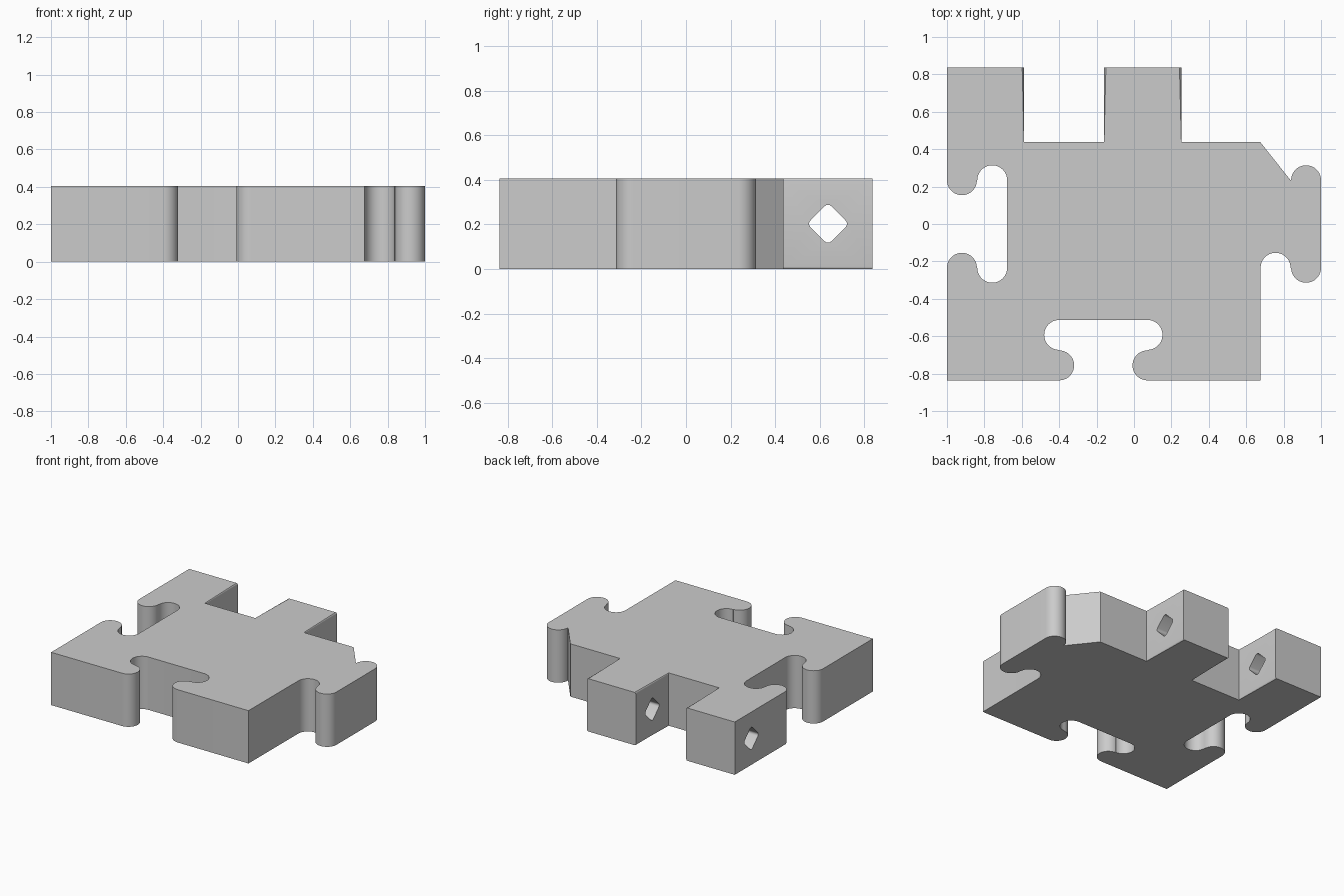
import bpy, bmesh
from math import sin, cos, radians, pi
from mathutils import Matrix

if "Cube" in bpy.data.objects:
    bpy.data.objects.remove(bpy.data.objects["Cube"], do_unlink=True)

THICK = 0.405
R = 0.08          # radius of every rounded lug and notch
HALF = 0.837      # half depth of the tile
SIDE = 0.675      # right wall of the body

grey = bpy.data.materials.new("plain grey")
grey.use_nodes = True
colour = (0.6, 0.6, 0.6, 1)
grey.diffuse_color = colour
grey.node_tree.nodes["Principled BSDF"].inputs["Base Color"].default_value = colour


def arc(cx, cy, start, end, steps=20):
    """Points along an arc of the common radius."""
    angles = [radians(start + (end - start) * i / steps) for i in range(steps + 1)]
    return [(cx + R * cos(a), cy + R * sin(a)) for a in angles]


# Outline, anticlockwise from the front left corner
Y = 0.234
outline = [(-1, -HALF)]
# front socket
outline += arc(-0.4, -0.756, -90, 90) + arc(-0.4, -0.593, 270, 90)
outline += arc(0.072, -0.593, 90, -90) + arc(0.072, -0.756, 90, 270)
outline += [(SIDE, -HALF)]
# side knob
outline += arc(0.757, -Y, 180, 0) + arc(0.92, -Y, 180, 360)
outline += arc(0.92, Y, 0, 180) + arc(0.757, Y, 180, 360)
# back tabs
outline += [(SIDE, 0.438), (0.253, 0.438), (0.253, HALF), (-0.16, HALF),
            (-0.16, 0.438), (-0.588, 0.438), (-0.588, HALF), (-1, HALF)]
# side socket
outline += arc(-0.92, Y, 180, 360) + arc(-0.758, Y, 180, 0)
outline += arc(-0.758, -Y, 0, -180) + arc(-0.92, -Y, 0, 180)

# Extrude the outline into the tile
bm = bmesh.new()
base = bm.faces.new([bm.verts.new((x, y, 0)) for x, y in outline])
top = bmesh.ops.extrude_face_region(bm, geom=[base])["geom"]
bmesh.ops.translate(bm, vec=(0, 0, THICK),
                    verts=[v for v in top if isinstance(v, bmesh.types.BMVert)])
bmesh.ops.remove_doubles(bm, verts=bm.verts, dist=0.0005)
bmesh.ops.recalc_face_normals(bm, faces=bm.faces)


# Slightly rounded rims on the inner sides of the back tabs
def is_tab_rim(edge):
    a, b = (v.co for v in edge.verts)
    along_y = abs(a.x - b.x) < 0.001 and abs(a.z - b.z) < 0.001
    return along_y and min(a.y, b.y) > 0.43 and a.x > -0.9


bmesh.ops.bevel(bm, geom=[e for e in bm.edges if is_tab_rim(e)], offset=0.01,
                segments=3, profile=0.5, affect='EDGES')
mesh = bpy.data.meshes.new("puzzle_tile")
bm.to_mesh(mesh)
bm.free()
tile = bpy.data.objects.new("puzzle_tile", mesh)
bpy.context.collection.objects.link(tile)
mesh.materials.append(grey)

# Diamond bar with softened corners, for the hole through both tabs
bm = bmesh.new()
bmesh.ops.create_cube(bm, size=1, matrix=Matrix.Diagonal((3, 0.132, 0.132, 1)))
long_edges = [e for e in bm.edges if abs(e.verts[0].co.x - e.verts[1].co.x) > 1]
bmesh.ops.bevel(bm, geom=long_edges, offset=0.02, segments=4, profile=0.5,
                affect='EDGES')
cut_mesh = bpy.data.meshes.new("hole_cutter")
bm.to_mesh(cut_mesh)
bm.free()
cut_mesh.materials.append(grey)
cutter = bpy.data.objects.new("hole_cutter", cut_mesh)
bpy.context.collection.objects.link(cutter)
cutter.location = (-0.4, 0.637, THICK / 2)
cutter.rotation_euler.x = pi / 4
cutter.hide_render = True

# Cut the hole and apply it
cut = tile.modifiers.new("pin_hole", 'BOOLEAN')
cut.operation = 'DIFFERENCE'
cut.solver = 'EXACT'
cut.object = cutter
bpy.ops.object.select_all(action='DESELECT')
bpy.context.view_layer.objects.active = tile
tile.select_set(True)
bpy.ops.object.modifier_apply(modifier=cut.name)
bpy.data.objects.remove(cutter, do_unlink=True)

bpy.ops.object.shade_smooth_by_angle(angle=radians(35))
